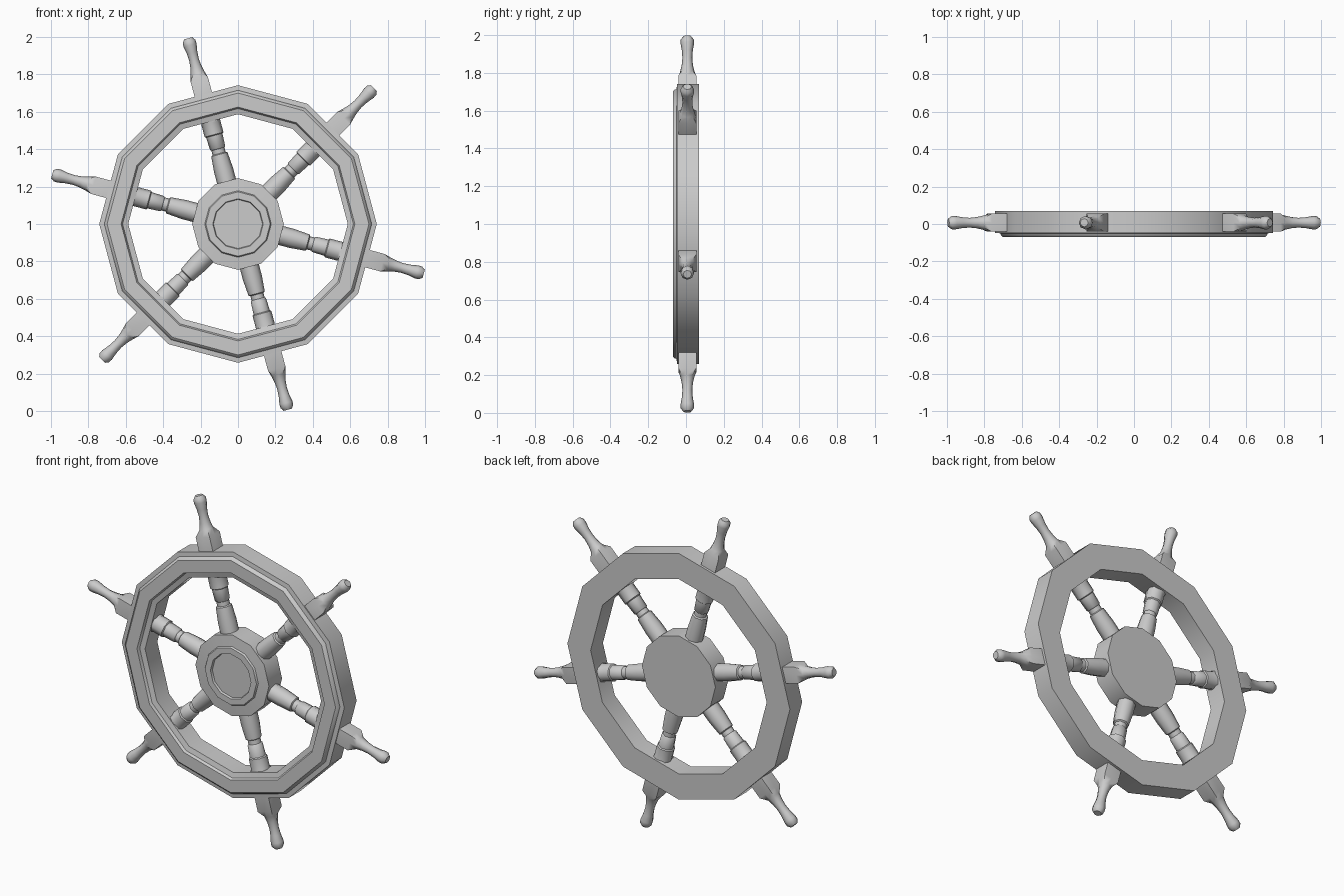
import bpy, bmesh
from math import sin, cos, radians, pi
from mathutils import Vector, Matrix

if "Cube" in bpy.data.objects:
    bpy.data.objects.remove(bpy.data.objects["Cube"])

CENTRE = Vector((0, 0, 1))


def finish(name, bm, angle=35):
    bmesh.ops.remove_doubles(bm, verts=bm.verts, dist=1e-5)
    bmesh.ops.recalc_face_normals(bm, faces=bm.faces)
    me = bpy.data.meshes.new(name)
    bm.to_mesh(me)
    bm.free()
    ob = bpy.data.objects.new(name, me)
    bpy.context.collection.objects.link(ob)
    bpy.ops.object.select_all(action='DESELECT')
    ob.select_set(True)
    bpy.context.view_layer.objects.active = ob
    bpy.ops.object.shade_smooth_by_angle(angle=radians(angle))
    return ob


def lathe(name, profile, sides=12, closed=False):
    """Turn (radius, y) points around the wheel axle."""
    bm = bmesh.new()
    rings = [[bm.verts.new(CENTRE + Vector((r * cos(2 * pi * i / sides), y, r * sin(2 * pi * i / sides))))
              for i in range(sides)] for r, y in profile]
    pairs = list(zip(rings, rings[1:]))
    if closed:
        pairs.append((rings[-1], rings[0]))
    else:
        bm.faces.new(rings[0])
        bm.faces.new(rings[-1])
    for a, b in pairs:
        for i in range(sides):
            j = (i + 1) % sides
            bm.faces.new((a[i], a[j], b[j], b[i]))
    return finish(name, bm)


# Twelve-sided rim with a raised front moulding
lathe("rim", [(0.742, 0.07), (0.742, -0.047), (0.715, -0.05), (0.71, -0.062), (0.70, -0.07),
              (0.625, -0.07), (0.617, -0.055), (0.587, -0.047), (0.587, 0.07)], closed=True)

# Hub with stepped front face
lathe("hub", [(0.245, 0.07), (0.245, -0.055), (0.178, -0.06), (0.172, -0.07),
              (0.135, -0.07), (0.131, -0.057)])

# Spoke sections: distance from axle, half width, squareness (0 round, 1 square)
SECTIONS = [
    (0.20, 0.052, 0), (0.30, 0.052, 0), (0.385, 0.045, 0), (0.39, 0.036, 0),
    (0.415, 0.036, 0), (0.42, 0.042, 0), (0.49, 0.045, 0), (0.495, 0.052, 0),
    (0.56, 0.052, 0), (0.58, 0.048, 1), (0.80, 0.048, 1),
    (0.835, 0.038, 0), (0.87, 0.030, 0), (0.91, 0.026, 0), (0.95, 0.029, 0),
    (0.99, 0.036, 0), (1.01, 0.035, 0), (1.028, 0.022, 0)]


def spoke(name, degrees):
    bm = bmesh.new()
    rot = Matrix.Rotation(-radians(degrees), 4, 'Y')
    rings = []
    for r, h, square in SECTIONS:
        ring = []
        for i in range(8):
            a = pi * i / 4
            k = h * (2 ** 0.5 if square and i % 2 else 1)
            ring.append(bm.verts.new(CENTRE + rot @ Vector((r, 0.007 + k * cos(a), k * sin(a)))))
        rings.append(ring)
    for a, b in zip(rings, rings[1:]):
        for i in range(8):
            j = (i + 1) % 8
            bm.faces.new((a[i], a[j], b[j], b[i]))
    bm.faces.new(rings[0])
    bm.faces.new(rings[-1])
    return finish(name, bm, 46)


# Six turned spokes with handles
for n in range(6):
    spoke(f"spoke_{n + 1}", 45 + 60 * n)
